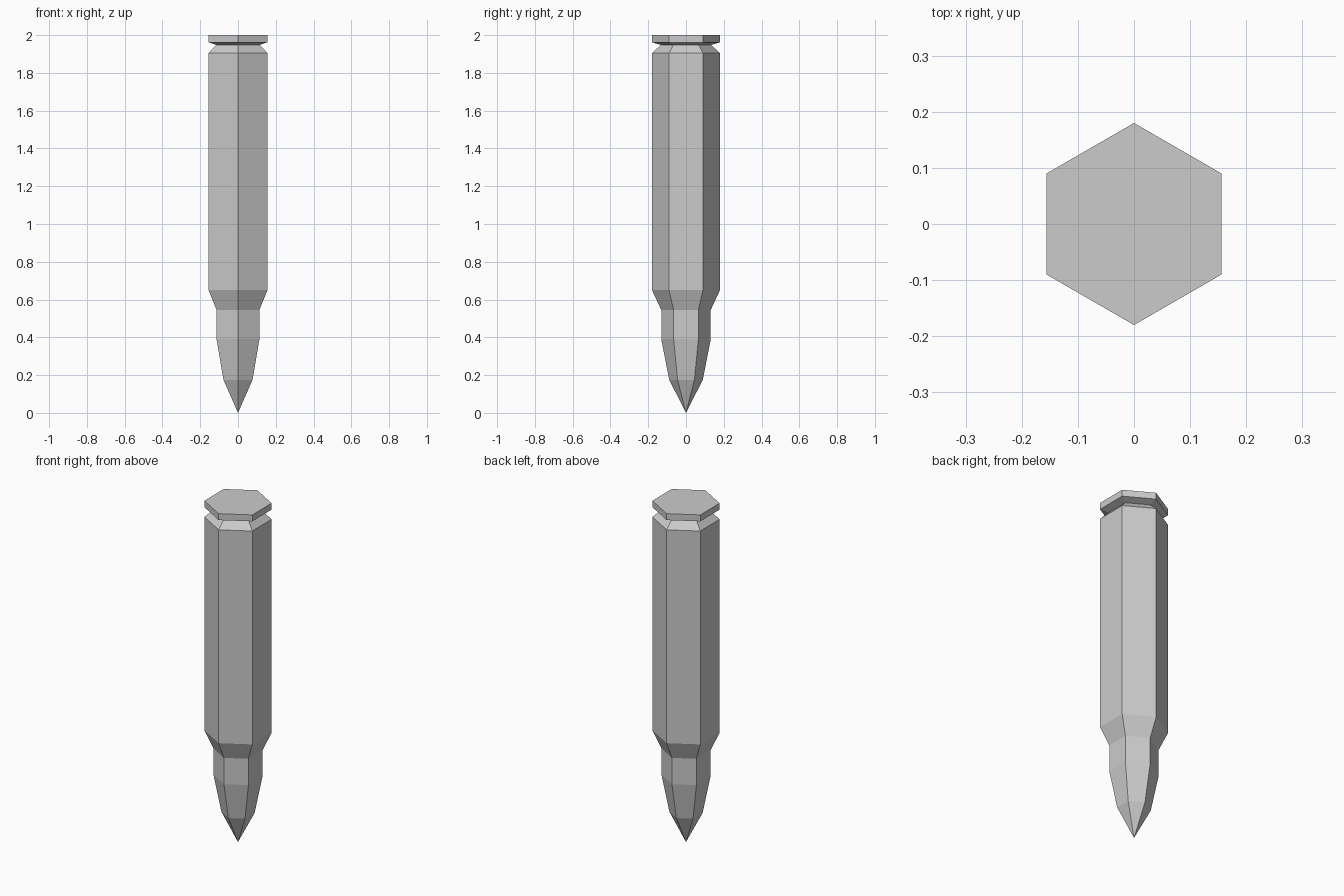
import bpy
import bmesh
import math

SIDES = 6

cube = bpy.data.objects.get("Cube")
if cube:
    bpy.data.objects.remove(cube, do_unlink=True)

# Single grey metal
grey = bpy.data.materials.new("grey_metal")
grey.use_nodes = True
colour = (0.6, 0.6, 0.6, 1)
grey.diffuse_color = colour
grey.node_tree.nodes["Principled BSDF"].inputs["Base Color"].default_value = colour


def lathe(name, profile, cap_top=False):
    """Hexagonal turned part from (radius, height) pairs, listed bottom to top."""
    bm = bmesh.new()
    rings = []
    for radius, z in profile:
        if radius == 0:
            rings.append([bm.verts.new((0, 0, z))] * SIDES)
            continue
        ring = []
        for i in range(SIDES):
            a = math.pi / 2 + math.tau * i / SIDES
            ring.append(bm.verts.new((radius * math.cos(a), radius * math.sin(a), z)))
        rings.append(ring)
    for low, high in zip(rings, rings[1:]):
        for i in range(SIDES):
            j = (i + 1) % SIDES
            corners = [low[i], low[j], high[j], high[i]]
            bm.faces.new(list(dict.fromkeys(corners)))
    if cap_top:
        bm.faces.new(rings[-1])
    mesh = bpy.data.meshes.new(name)
    bm.to_mesh(mesh)
    bm.free()
    mesh.materials.append(grey)
    obj = bpy.data.objects.new(name, mesh)
    bpy.context.collection.objects.link(obj)
    return obj


# Pointed tip
lathe("pointed_tip", [(0, 0), (0.089, 0.175), (0.131, 0.39)])

# Straight neck, shoulder, long body and upper chamfer
lathe("case_body", [(0.131, 0.39), (0.131, 0.545), (0.18, 0.65),
                    (0.18, 1.905), (0.133, 1.948)])

# Rim flaring out of the groove, with a flat end
lathe("end_rim", [(0.133, 1.948), (0.18, 1.962), (0.18, 2)], cap_top=True)
